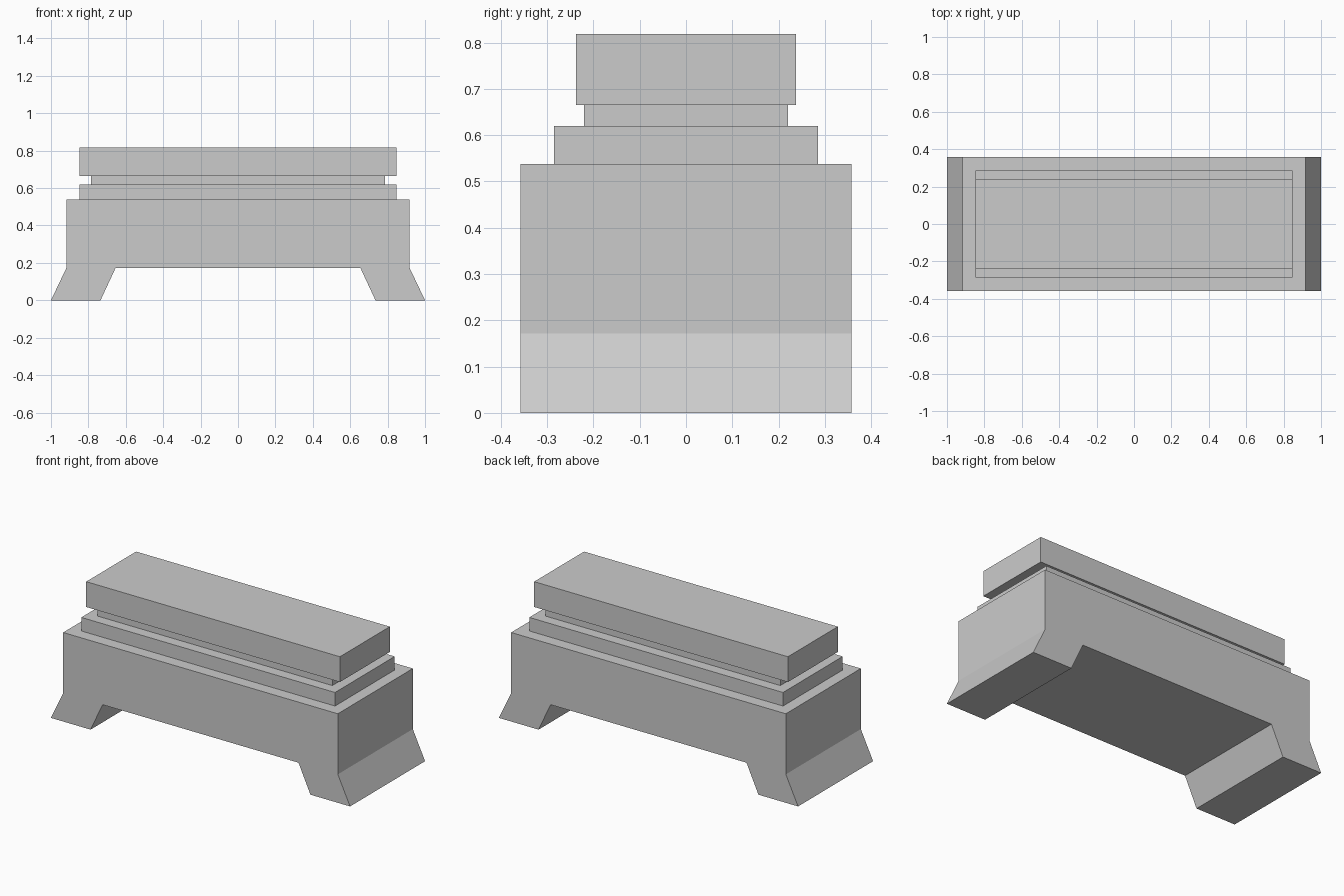
import bpy
import bmesh

cube = bpy.data.objects.get("Cube")
if cube:
    bpy.data.objects.remove(cube, do_unlink=True)

# Single plain stone colour
stone = bpy.data.materials.new("light_grey_stone")
stone.use_nodes = True
GREY = (0.6, 0.6, 0.6, 1.0)
stone.diffuse_color = GREY
stone.node_tree.nodes["Principled BSDF"].inputs["Base Color"].default_value = GREY


def extrude_profile(name, profile, half_depth):
    """Extrude an x-z outline along y into a flat-faced solid."""
    bm = bmesh.new()
    face = bm.faces.new([bm.verts.new((x, -half_depth, z)) for x, z in profile])
    result = bmesh.ops.extrude_face_region(bm, geom=[face])
    moved = [v for v in result["geom"] if isinstance(v, bmesh.types.BMVert)]
    bmesh.ops.translate(bm, verts=moved, vec=(0, 2 * half_depth, 0))
    bmesh.ops.recalc_face_normals(bm, faces=bm.faces)
    mesh = bpy.data.meshes.new(name)
    bm.to_mesh(mesh)
    bm.free()
    mesh.materials.append(stone)
    obj = bpy.data.objects.new(name, mesh)
    bpy.context.collection.objects.link(obj)
    return obj


def slab(name, half_width, half_depth, bottom, top):
    """Rectangular tier between two heights."""
    w = half_width
    return extrude_profile(
        name, [(-w, bottom), (w, bottom), (w, top), (-w, top)], half_depth)


# Body with splayed feet, mirrored from the right-hand half outline
half = [(0.655, 0.172), (0.735, 0), (1.0, 0), (0.918, 0.172), (0.918, 0.538)]
outline = half + [(-x, z) for x, z in reversed(half)]
extrude_profile("base_with_feet", outline, 0.358)

# Stepped tiers above the body
slab("lower_step", 0.848, 0.285, 0.538, 0.62)
slab("recessed_neck", 0.785, 0.22, 0.62, 0.665)
slab("top_slab", 0.848, 0.238, 0.665, 0.818)
